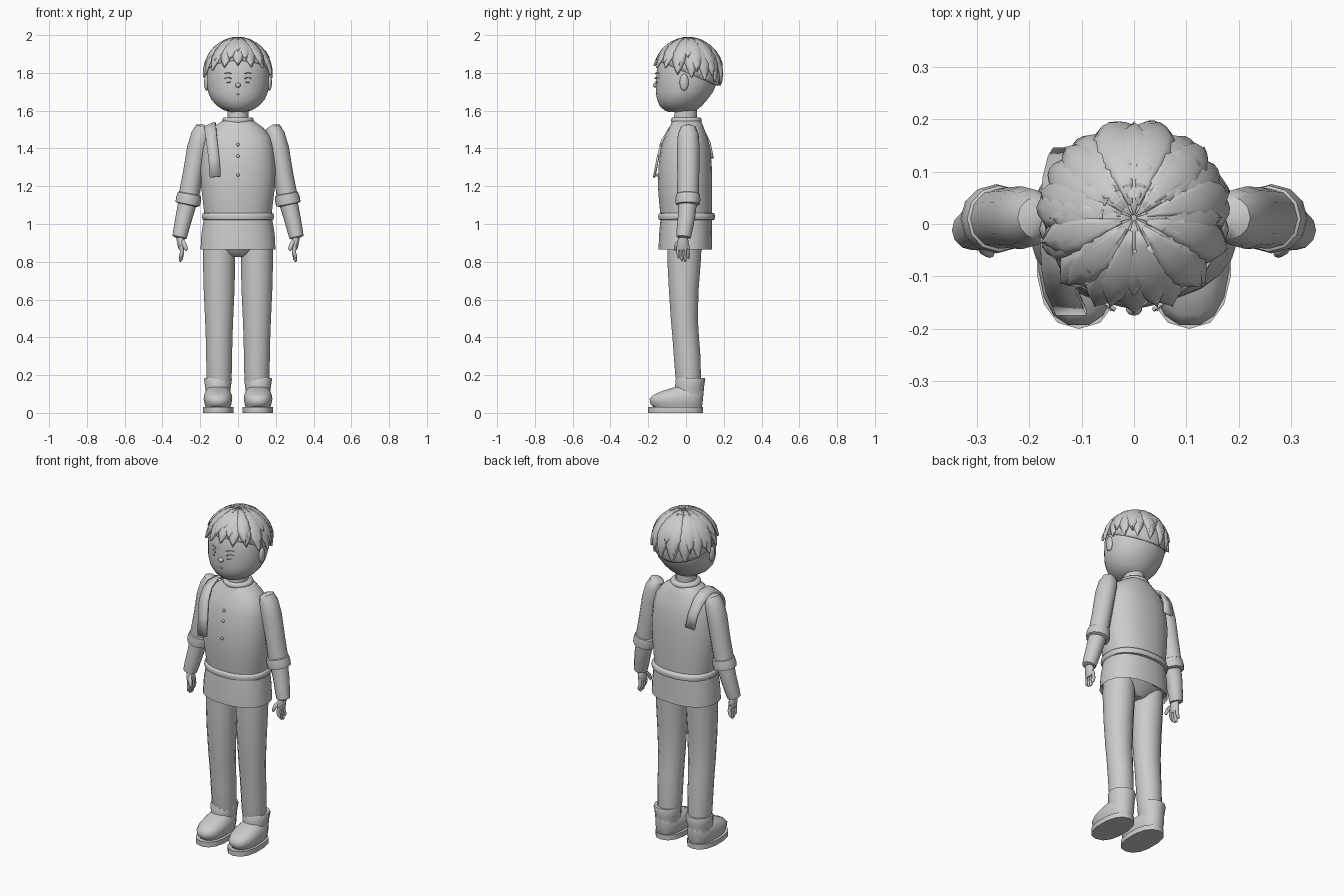
import bpy, bmesh, math, random
from mathutils import Vector, Matrix

random.seed(4)
grey = bpy.data.materials.new("plain_grey")
grey.diffuse_color = (0.6, 0.6, 0.6, 1)


def finish(name, bm, mirror=False, angle=40, thick=0):
    bmesh.ops.recalc_face_normals(bm, faces=bm.faces)
    me = bpy.data.meshes.new(name)
    bm.to_mesh(me)
    bm.free()
    me.shade_smooth()
    me.set_sharp_from_angle(angle=math.radians(angle))
    me.materials.append(grey)
    ob = bpy.data.objects.new(name, me)
    bpy.context.collection.objects.link(ob)
    if thick:
        ob.modifiers.new("thickness", 'SOLIDIFY').thickness = thick
    if mirror:
        ob.modifiers.new("mirror", 'MIRROR').use_clip = False
    return ob


def skin(bm, rings):
    """Join vertex rings into a closed tube."""
    n = len(rings[0])
    vs = [[bm.verts.new(p) for p in r] for r in rings]
    for a, b in zip(vs, vs[1:]):
        for i in range(n):
            bm.faces.new((a[i], a[(i + 1) % n], b[(i + 1) % n], b[i]))
    bm.faces.new(vs[0][::-1])
    bm.faces.new(vs[-1])


def loft(name, rows, cx=0, n=20, e=2.0, mirror=False, angle=40):
    """Stack of level rings: (z, half width, front y, back y)."""
    bm, rings = bmesh.new(), []
    for z, rx, y0, y1 in rows:
        ring = []
        for i in range(n):
            t = 2 * math.pi * (i + 0.5) / n
            c, s = math.cos(t), math.sin(t)
            ring.append(Vector((cx + rx * math.copysign(abs(c) ** (2 / e), c),
                                (y0 + y1) / 2 + (y1 - y0) / 2 * math.copysign(abs(s) ** (2 / e), s), z)))
        rings.append(ring)
    skin(bm, rings)
    return finish(name, bm, mirror, angle)


def limb(name, pts, n=12, mirror=True, angle=45):
    """Tube across a path: (x, y, z, radius sideways, radius in depth)."""
    bm, rings = bmesh.new(), []
    for i, p in enumerate(pts):
        a, b = pts[max(i - 1, 0)], pts[min(i + 1, len(pts) - 1)]
        d = (Vector(b[:3]) - Vector(a[:3])).normalized()
        u = d.cross(Vector((0, 1, 0))).normalized()
        v = d.cross(u)
        rings.append([Vector(p[:3]) + u * p[3] * math.cos(2 * math.pi * k / n)
                      + v * p[4] * math.sin(2 * math.pi * k / n) for k in range(n)])
    skin(bm, rings)
    return finish(name, bm, mirror, angle)


def ball(name, loc, scale, mirror=False, seg=14):
    bm = bmesh.new()
    bmesh.ops.create_uvsphere(bm, u_segments=seg, v_segments=seg // 2 + 1, radius=1,
                              matrix=Matrix.Translation(loc) @ Matrix.Diagonal((*scale, 1)))
    return finish(name, bm, mirror, 60)


# Tunic, belt and collar
loft("tunic", [(1.04, .178, -.135, .138), (1.10, .185, -.142, .14), (1.2, .197, -.15, .14),
               (1.3, .2, -.147, .138), (1.4, .19, -.135, .13), (1.46, .175, -.115, .115),
               (1.51, .135, -.09, .095), (1.535, .1, -.078, .085), (1.55, .075, -.07, .075)], n=24, e=2.3)
loft("tunic_skirt", [(.89, .17, -.11, .11), (.885, .19, -.135, .13), (.865, .2, -.147, .14), (.95, .195, -.143, .138),
                     (1.04, .18, -.135, .138)], n=24, e=2.3)
loft("belt", [(1.02, .176, -.13, .135), (1.023, .188, -.145, .152), (1.04, .193, -.149, .156),
              (1.055, .188, -.145, .152), (1.06, .176, -.13, .135)], n=24, e=2.3, angle=60)
loft("collar", [(1.535, .08, -.075, .08), (1.55, .085, -.082, .085), (1.562, .08, -.077, .08),
                (1.565, .06, -.06, .06)], n=20, angle=60)
loft("neck", [(1.54, .057, -.065, .058), (1.65, .055, -.06, .06)], n=16)
for i, (z, y) in enumerate([(1.42, -.133), (1.36, -.141), (1.26, -.151)]):
    ball(f"button_{i}", (0, y, z), (.009, .007, .009), seg=8)

# Shoulder strap draped over one side
bm = bmesh.new()
path = [(-.12, -.174, 1.25), (-.128, -.155, 1.35), (-.139, -.132, 1.44), (-.147, -.09, 1.5), (-.15, -.03, 1.53),
        (-.15, .04, 1.53), (-.145, .09, 1.5), (-.135, .13, 1.43), (-.125, .146, 1.35)]
prev = None
for i, (x, y, z) in enumerate(path):
    drop = .012 if 2 < i < 7 else .003
    row = [bm.verts.new((x - .029, y, z - drop)), bm.verts.new((x + .029, y, z + drop))]
    if prev:
        bm.faces.new((*prev, row[1], row[0]))
    prev = row
finish("shoulder_strap", bm, thick=.012)

# Trousers
loft("pelvis", [(.825, .05, -.06, .05), (.845, .11, -.09, .07), (.89, .17, -.115, .11)], n=20)
loft("trouser_leg", [(.15, .064, -.05, .08), (.2, .068, -.058, .08), (.3, .07, -.066, .078), (.4, .072, -.073, .07),
                     (.5, .076, -.082, .064), (.65, .083, -.092, .068), (.8, .087, -.1, .08), (.9, .087, -.1, .085)],
     cx=.1, n=16, mirror=True)

# Boots
loft("boot_cuff", [(.09, .066, -.06, .092), (.14, .07, -.058, .096), (.178, .076, -.055, .102),
                   (.186, .073, -.05, .098), (.184, .06, -.04, .08)], cx=.106, n=14, mirror=True)
loft("shoe", [(.03, .066, -.175, .085), (.05, .073, -.192, .09), (.075, .077, -.195, .092), (.095, .074, -.175, .094),
              (.115, .066, -.13, .094), (.132, .055, -.075, .09), (.14, .04, -.05, .07)],
     cx=.106, n=16, e=2.4, mirror=True, angle=50)
loft("sole", [(0, .082, -.2, .09), (.03, .082, -.2, .09)], cx=.105, n=14, e=2.4, mirror=True)

# Sleeves, forearms and hands
limb("sleeve", [(.178, .012, 1.522, .012, .015), (.184, .012, 1.512, .04, .04), (.195, .012, 1.475, .052, .055),
                (.214, .012, 1.4, .056, .06), (.24, .012, 1.26, .053, .058), (.262, .01, 1.14, .055, .057)])
limb("sleeve_cuff", [(.2555, .01, 1.165, .05, .05), (.257, .01, 1.158, .062, .063), (.262, .01, 1.13, .067, .066),
                     (.267, .01, 1.105, .065, .064), (.268, .01, 1.1, .048, .048)])
limb("forearm", [(.265, .008, 1.12, .05, .05), (.285, .003, 1.04, .045, .046), (.302, -.008, .965, .041, .042),
                 (.31, -.012, .93, .038, .038), (.311, -.012, .925, .025, .025)])
limb("palm", [(.308, -.014, .945, .02, .024), (.303, -.016, .91, .021, .03), (.3, -.016, .88, .018, .034),
              (.3, -.016, .862, .012, .03)], n=10)
for i, (y, tip) in enumerate([(-.041, .818), (-.024, .803), (-.007, .80), (.01, .815)]):
    limb(f"finger_{i}", [(.3, y, .885, .01, .009), (.296, y, .85, .011, .0095), (.302, y + .002, tip + .015, .01, .009),
                         (.307, y + .003, tip, .004, .004)], n=8)
limb("thumb", [(.297, -.03, .915, .01, .01), (.283, -.05, .89, .012, .011), (.275, -.056, .868, .01, .009),
               (.274, -.057, .857, .004, .004)], n=8)

# Head and face
loft("head", [(1.592, .035, -.09, .03), (1.602, .075, -.115, .055), (1.625, .112, -.14, .085), (1.66, .143, -.155, .115),
              (1.7, .16, -.16, .145), (1.75, .167, -.16, .165), (1.8, .168, -.157, .172), (1.86, .162, -.147, .168),
              (1.91, .137, -.12, .145), (1.95, .095, -.08, .1), (1.97, .04, -.03, .05)], n=28, angle=60)
ball("ear", (.166, -.01, 1.75), (.014, .024, .045), True)
ball("nose", (0, -.161, 1.735), (.016, .014, .013), seg=10)
ball("mouth", (0, -.157, 1.687), (.009, .005, .003), seg=8)
for nm, z, y, w, bend in [("eyebrow", 1.795, -.151, .018, .006), ("upper_eyelid", 1.77, -.152, .017, .007),
                          ("lower_eyelid", 1.752, -.152, .012, -.003)]:
    limb(nm, [(.054 + w * t, y + .012 * t, z + bend * (1 - t * t), .0025, .004) for t in (-1, -.5, 0, .5, 1)], n=6)

# Hair: scalp cap cut along a slanted line, then overlapping pointed locks
C, R = Vector((0, .012, 1.805)), Vector((.172, .174, .182))
bm = bmesh.new()
bmesh.ops.create_uvsphere(bm, u_segments=28, v_segments=18, radius=1,
                          matrix=Matrix.Translation(C) @ Matrix.Diagonal((*R, 1)))
bmesh.ops.bisect_plane(bm, geom=bm.verts[:] + bm.edges[:] + bm.faces[:], plane_co=(0, .04, 1.785),
                       plane_no=(0, .42, 1), clear_inner=True)
finish("scalp_cap", bm, thick=.008)


def add_lock(bm, az, width, top, tip, lift):
    """Pointed patch over the scalp: azimuth, half width, polar start and end, height."""
    rows = 7
    grid = []
    for j in range(rows):
        f = j / (rows - 1)
        pol = top + (tip - top) * f
        w = width * (min(1, .55 + f) if f < .62 else 1 - ((f - .62) / .38) ** 1.3 * .97)
        line = []
        for k in (-1, -.5, 0, .5, 1):
            a = az + k * w
            s = 1 + lift * (.35 + .65 * f) * (1 - .75 * k * k)
            line.append(bm.verts.new(C + Vector((R.x * s * math.sin(pol) * math.sin(a),
                                                 -R.y * s * math.sin(pol) * math.cos(a),
                                                 R.z * (1 + lift * .25) * math.cos(pol)))))
        grid.append(line)
    for a, b in zip(grid, grid[1:]):
        for k in range(4):
            bm.faces.new((a[k], a[k + 1], b[k + 1], b[k]))


bm = bmesh.new()
for count, width, start, lift, extra in [(15, .25, .35, .09, 0), (12, .3, .15, .10, -.22), (8, .42, .03, .08, -.55)]:
    for i in range(count):
        az = 2 * math.pi * (i + (.5 if extra == -.22 else 0)) / count
        back = (1 - math.cos(az)) / 2
        add_lock(bm, az, width, start, 1.43 + .5 * back + extra + random.uniform(-.06, .06),
                 lift + random.uniform(-.015, .015))
finish("hair_locks", bm, angle=50, thick=.006)
